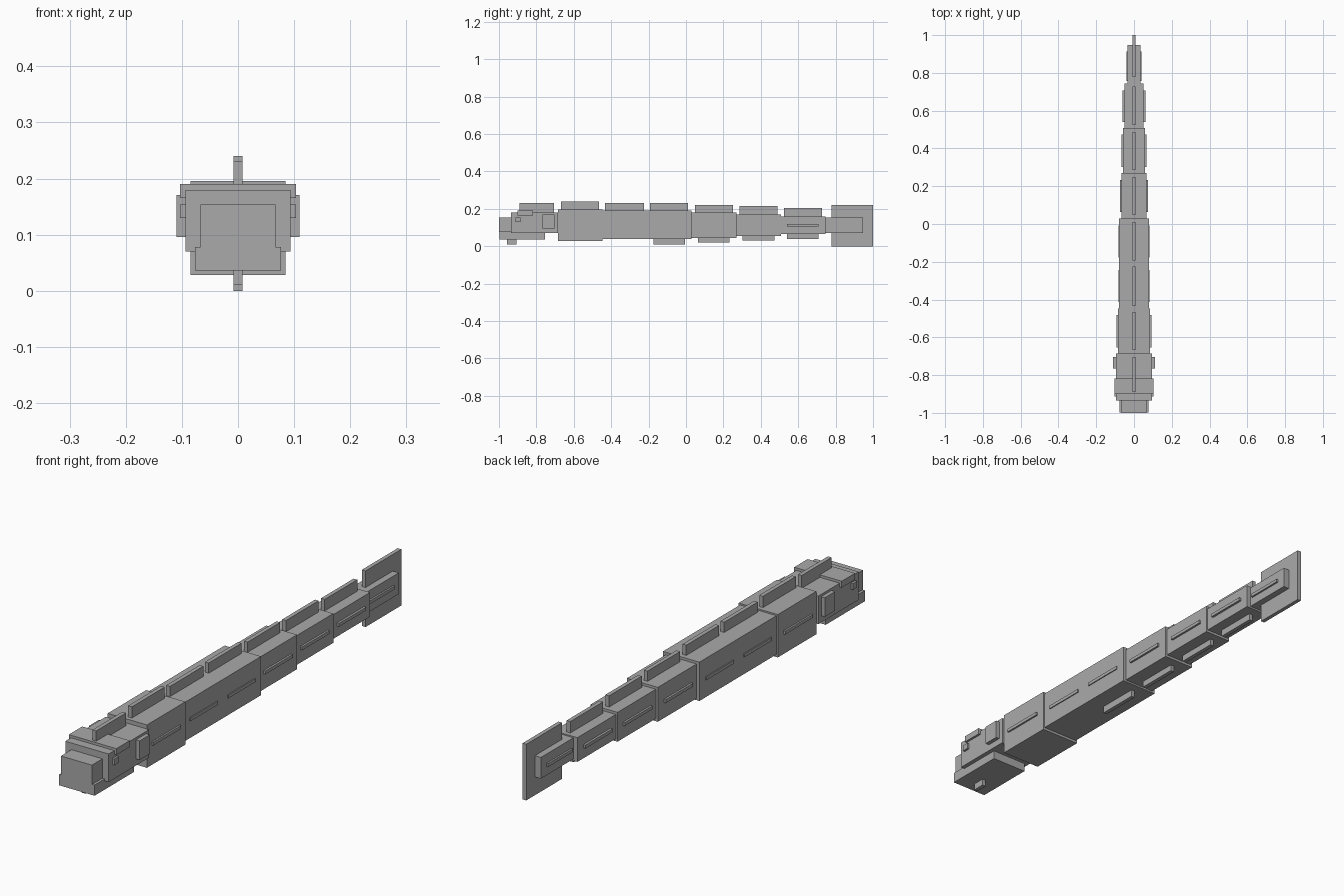
import bpy

grey = bpy.data.materials.new("plain grey")
grey.diffuse_color = (0.4, 0.4, 0.4, 1)


def box(name, x, y, z):
    """Box from (min, max) ranges on each axis."""
    verts = [(a, b, c) for a in x for b in y for c in z]
    faces = [(0, 1, 3, 2), (4, 6, 7, 5), (0, 4, 5, 1),
             (2, 3, 7, 6), (0, 2, 6, 4), (1, 5, 7, 3)]
    mesh = bpy.data.meshes.new(name)
    mesh.from_pydata(verts, [], faces)
    mesh.materials.append(grey)
    obj = bpy.data.objects.new(name, mesh)
    bpy.context.collection.objects.link(obj)


def centred(name, half, y, z):
    box(name, (-half, half), y, z)


def pair(name, inner, outer, y, z):
    box(name + "_right", (inner, outer), y, z)
    box(name + "_left", (-outer, -inner), y, z)


FIN = 0.008

# Head
centred("skull", 0.094, (-0.935, -0.685), (0.07, 0.18))
centred("snout", 0.067, (-1.0, -0.93), (0.077, 0.154))
centred("lower_jaw", 0.077, (-0.998, -0.755), (0.036, 0.078))
centred("brow", 0.103, (-0.9, -0.817), (0.165, 0.19))
centred("chin_barb", FIN, (-0.957, -0.907), (0.01, 0.04))
centred("head_fin", FIN, (-0.89, -0.705), (0.175, 0.23))
pair("eye", 0.09, 0.103, (-0.912, -0.886), (0.13, 0.154))
pair("gill_plate", 0.09, 0.11, (-0.766, -0.703), (0.096, 0.171))

# Body segments: half width, y range, z range
segments = [
    (0.085, (-0.685, -0.447), (0.028, 0.196)),
    (0.079, (-0.447, 0.03), (0.038, 0.19)),
    (0.067, (0.03, 0.27), (0.045, 0.18)),
    (0.058, (0.27, 0.507), (0.055, 0.17)),
    (0.051, (0.507, 0.745), (0.065, 0.16)),
    (0.034, (0.745, 0.947), (0.072, 0.155)),
]
for i, (half, y, z) in enumerate(segments, 1):
    centred(f"body_segment_{i}", half, y, z)

# Raised side strips: inner x, outer x, y range
strips = [
    (0.08, 0.092, (-0.655, -0.483)), (0.075, 0.083, (-0.413, -0.243)),
    (0.075, 0.083, (-0.178, -0.008)), (0.06, 0.075, (0.063, 0.232)),
    (0.053, 0.066, (0.303, 0.473)), (0.046, 0.06, (0.54, 0.708)),
    (0.03, 0.041, (0.758, 0.912)),
]
for i, (inner, outer, y) in enumerate(strips, 1):
    pair(f"side_strip_{i}", inner, outer, y, (0.106, 0.119))

# Back fins: y range, top height, sunk into the segment below
back_fins = [
    ((-0.668, -0.465), 0.24, 0.19), ((-0.433, -0.225), 0.23, 0.18),
    ((-0.193, 0.01), 0.23, 0.18), ((0.048, 0.25), 0.22, 0.17),
    ((0.285, 0.488), 0.214, 0.16), ((0.525, 0.727), 0.205, 0.15),
]
for i, (y, top, base) in enumerate(back_fins, 1):
    centred(f"back_fin_{i}", FIN, y, (base, top))

# Belly fins
belly_fins = [
    ((-0.175, -0.005), 0.01, 0.05), ((0.063, 0.232), 0.02, 0.055),
    ((0.303, 0.473), 0.03, 0.065), ((0.54, 0.708), 0.038, 0.075),
]
for i, (y, bottom, base) in enumerate(belly_fins, 1):
    centred(f"belly_fin_{i}", FIN, y, (bottom, base))

# Tall tail fin
centred("tail_fin", FIN, (0.778, 1.0), (0.0, 0.22))
